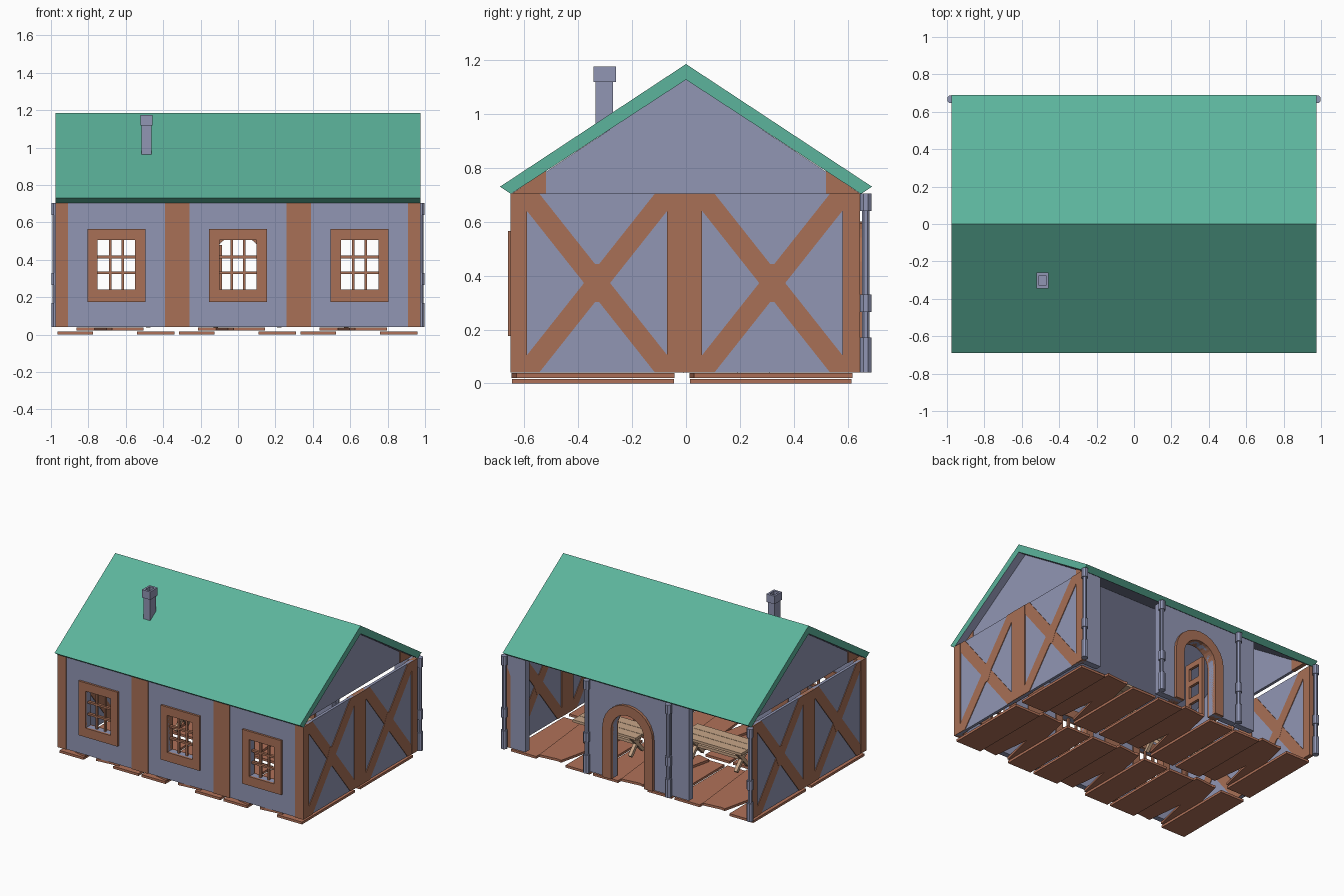
import bpy, bmesh, math
from mathutils import Matrix, Vector

if "Cube" in bpy.data.objects:
    bpy.data.objects.remove(bpy.data.objects["Cube"])


def material(name, rgb):
    lin = [((c / 255 + 0.055) / 1.055) ** 2.4 for c in rgb] + [1]
    m = bpy.data.materials.new(name)
    m.use_nodes = True
    m.diffuse_color = lin
    m.node_tree.nodes["Principled BSDF"].inputs["Base Color"].default_value = lin
    return m


PLASTER = material("blue grey plaster", (145, 150, 180))
TIMBER = material("brown timber", (168, 112, 86))
PLANK = material("red brown plank", (176, 113, 88))
ROOF = material("green roof", (92, 180, 156))
TAN = material("tan wood", (200, 166, 136))


def finish(name, bm, *mats):
    bmesh.ops.recalc_face_normals(bm, faces=bm.faces)
    mesh = bpy.data.meshes.new(name)
    bm.to_mesh(mesh)
    bm.free()
    for m in mats:
        mesh.materials.append(m)
    ob = bpy.data.objects.new(name, mesh)
    bpy.context.collection.objects.link(ob)
    return ob


def add_box(bm, x0, x1, y0, y1, z0, z1, rot=None):
    mid = Vector((x0 + x1, y0 + y1, z0 + z1)) / 2
    size = Matrix.Diagonal((x1 - x0, y1 - y0, z1 - z0, 1))
    bmesh.ops.create_cube(bm, size=1, matrix=Matrix.Translation(mid) @ (rot or Matrix()) @ size)


def boxes(name, mat, *specs):
    bm = bmesh.new()
    for s in specs:
        add_box(bm, *s)
    return finish(name, bm, mat)


def prism(name, pts, axis, a, b, *mats):
    """Extrude a profile along x (points are y, z) or along y (points are x, z)."""
    bm = bmesh.new()
    place = (lambda u, v: (a, u, v)) if axis == "x" else (lambda u, v: (u, a, v))
    face = bm.faces.new([bm.verts.new(place(*p)) for p in pts])
    out = bmesh.ops.extrude_face_region(bm, geom=[face])
    shift = (b - a, 0, 0) if axis == "x" else (0, b - a, 0)
    bmesh.ops.translate(bm, vec=shift, verts=[v for v in out["geom"] if isinstance(v, bmesh.types.BMVert)])
    return finish(name, bm, *mats)


def ring(x, hw, z0, z1, ix, iz0, iz1, y0, y1):
    """Four boxes around a rectangular hole."""
    return [(x - hw, x - ix, y0, y1, z0, z1), (x + ix, x + hw, y0, y1, z0, z1),
            (x - ix, x + ix, y0, y1, z0, iz0), (x - ix, x + ix, y0, y1, iz1, z1)]


LOW, TOP, BAY = 0.04, 0.705, 0.65
BAYS = (-BAY, 0, BAY)

# Front wall with three windows
for i, x in enumerate(BAYS):
    boxes(f"front_wall_{i}", PLASTER, *ring(x, BAY / 2, LOW, TOP, 0.1, 0.24, 0.505, -0.645, -0.605))
    frame = boxes(f"window_frame_{i}", TIMBER,
                  *ring(x, 0.155, 0.175, 0.565, 0.1, 0.24, 0.505, -0.66, -0.595))
    bars = [(x + d - 0.007, x + d + 0.007, -0.632, -0.616, 0.24, 0.505) for d in (-0.033, 0.033)]
    bars += [(x - 0.1, x + 0.1, -0.634, -0.614, z - 0.007, z + 0.007) for z in (0.33, 0.415)]
    boxes(f"window_bars_{i}", TIMBER, *bars)
for i, (a, b) in enumerate([(-0.975, -0.91), (-0.39, -0.26), (0.26, 0.39), (0.91, 0.975)]):
    boxes(f"front_post_{i}", TIMBER, (a, b, -0.652, -0.6, LOW, TOP))

# End walls with posts and crossed braces
for side, s in (("left", 1), ("right", -1)):
    def span(inner, outer):
        return sorted((s * inner, s * outer))
    boxes(f"{side}_end_wall", PLASTER, (*span(0.95, 0.97), -0.645, 0.64, LOW, TOP))
    boxes(f"{side}_end_posts", TIMBER,
          *[(*span(0.944, 0.976), a, b, LOW, TOP) for a, b in ((-0.652, -0.59), (-0.07, 0.06), (0.58, 0.645))])
    for j, (y0, y1) in enumerate(((-0.59, -0.07), (0.06, 0.58))):
        # The brace outline is clipped flush to the bay corners
        for k, (p, q) in enumerate(((y0, y1), (y1, y0))):
            d = math.copysign(0.045, q - p)
            pts = [(p, TOP), (p + d, TOP), (q, LOW + 0.065), (q, LOW), (q - d, LOW), (p, TOP - 0.065)]
            prism(f"{side}_brace_{j}_{k}", pts, "x", s * (0.946 - k * 0.001), s * (0.974 + k * 0.001), TIMBER)
        c, m = (y0 + y1) / 2, (LOW + TOP) / 2
        hub = [(c + u * 0.05, m + v * 0.035) for u, v in ((-1, 0), (-.4, 2), (.4, 2), (1, 0), (.4, -2), (-.4, -2))]
        prism(f"{side}_brace_hub_{j}", hub, "x", s * 0.945, s * 0.975, TIMBER)
    # Gable above the end wall, set in a little
    gable = [(-0.52, TOP), (0.52, TOP), (0.52, 0.785), (0, 1.13), (-0.52, 0.785)]
    prism(f"{side}_gable", gable, "x", s * 0.9, s * 0.92, PLASTER)
    for e in (-1, 1):
        corner = [(e * 0.52, TOP), (e * 0.645, TOP), (e * 0.52, 0.79)]
        prism(f"{side}_gable_corner_{'back' if e > 0 else 'front'}", corner, "x", s * 0.895, s * 0.925, TIMBER)


# Back wall: arched doorway in the middle, narrow panels beside open bays
def arch(r, spring=0.4):
    return [(-r, LOW)] + [(-r * math.cos(t * math.pi / 12), spring + r * math.sin(t * math.pi / 12))
                          for t in range(13)] + [(r, LOW)]


hole = arch(0.13)
prism("door_wall", [(-0.325, LOW)] + hole + [(0.325, LOW), (0.325, TOP), (-0.325, TOP)],
      "y", 0.6, 0.645, PLASTER)
prism("door_arch", arch(0.2) + hole[::-1], "y", 0.585, 0.665, TIMBER)
for i, x in enumerate((0.975, -0.325)):
    boxes(f"back_panel_{i}", PLASTER, (x - 0.15, x - 0.01, 0.6, 0.645, LOW, TOP))

# Open door leaf with pierced panels
leaf = [(-0.105, -0.085, y, y + 0.035, LOW, 0.48) for y in (0.42, 0.55)]
leaf += [(-0.105, -0.085, 0.45, 0.555, z, z + 0.04) for z in (0.04, 0.18, 0.31, 0.44)]
boxes("door_leaf", TIMBER, *leaf)

# Drainpipes with collars
for i, x in enumerate((-0.977, -0.327, 0.323, 0.977)):
    bm = bmesh.new()
    for r, a, b in ((0.015, 0.04, 0.7), (0.023, 0.04, 0.17), (0.023, 0.265, 0.33), (0.023, 0.64, 0.705)):
        bmesh.ops.create_cone(bm, cap_ends=True, segments=8, radius1=r, radius2=r, depth=b - a,
                              matrix=Matrix.Translation((x, 0.667, (a + b) / 2))
                              @ Matrix.Rotation(math.pi / 8, 4, "Z"))
    finish(f"drainpipe_{i}", bm, PLASTER)

# Roof: green outside, plaster underneath
roof = prism("roof", [(-0.69, 0.73), (0, 1.185), (0.69, 0.73), (0.65, 0.703), (0, 1.127), (-0.65, 0.703)],
             "x", -0.975, 0.975, ROOF, PLASTER)
for p in roof.data.polygons:
    if p.normal.z < -0.1 and p.area > 0.5:
        p.material_index = 1

# Chimney with a hollow cap
boxes("chimney_shaft", PLASTER, (-0.515, -0.463, -0.335, -0.27, 0.93, 1.13))
cx, cy = -0.489, -0.302
boxes("chimney_cap", PLASTER,
      (cx - 0.032, cx - 0.018, cy - 0.042, cy + 0.042, 1.118, 1.175),
      (cx + 0.018, cx + 0.032, cy - 0.042, cy + 0.042, 1.118, 1.175),
      (cx - 0.018, cx + 0.018, cy - 0.042, cy - 0.026, 1.118, 1.175),
      (cx - 0.018, cx + 0.018, cy + 0.026, cy + 0.042, 1.118, 1.175))

# Loose floor planks, the same set in each of six bays
for i, x in enumerate(BAYS):
    for j, y in enumerate((-0.345, 0.315)):
        bm = bmesh.new()
        for dx, w, length, turn, z in ((-0.22, 0.19, 0.6, 0, 0.008), (-0.1, 0.1, 0.58, -13, 0.029),
                                       (0.03, 0.17, 0.59, 6, 0.029), (0.21, 0.2, 0.6, 0, 0.008)):
            add_box(bm, x + dx - w / 2, x + dx + w / 2, y - length / 2, y + length / 2,
                    z - 0.008, z + 0.009, Matrix.Rotation(math.radians(turn), 4, "Z"))
        finish(f"floor_planks_{i}_{j}", bm, PLANK)

# Trestle tables with crossed legs
for i, (x, y) in enumerate(((0.4, 0.25), (-0.3, 0.05))):
    boxes(f"table_top_{i}", TAN, *[(x - 0.25, x + 0.25, y + d - 0.035, y + d + 0.035, 0.195, 0.213)
                                   for d in (-0.073, 0, 0.073)])
    bm = bmesh.new()
    for dx in (-0.18, 0.18):
        for k in (-1, 1):
            add_box(bm, x + dx - 0.012, x + dx + 0.012, y - 0.012, y + 0.012, 0.02, 0.22,
                    Matrix.Rotation(k * 0.75, 4, "X"))
    add_box(bm, x - 0.18, x + 0.18, y - 0.01, y + 0.01, 0.11, 0.13)
    finish(f"table_legs_{i}", bm, TAN)
